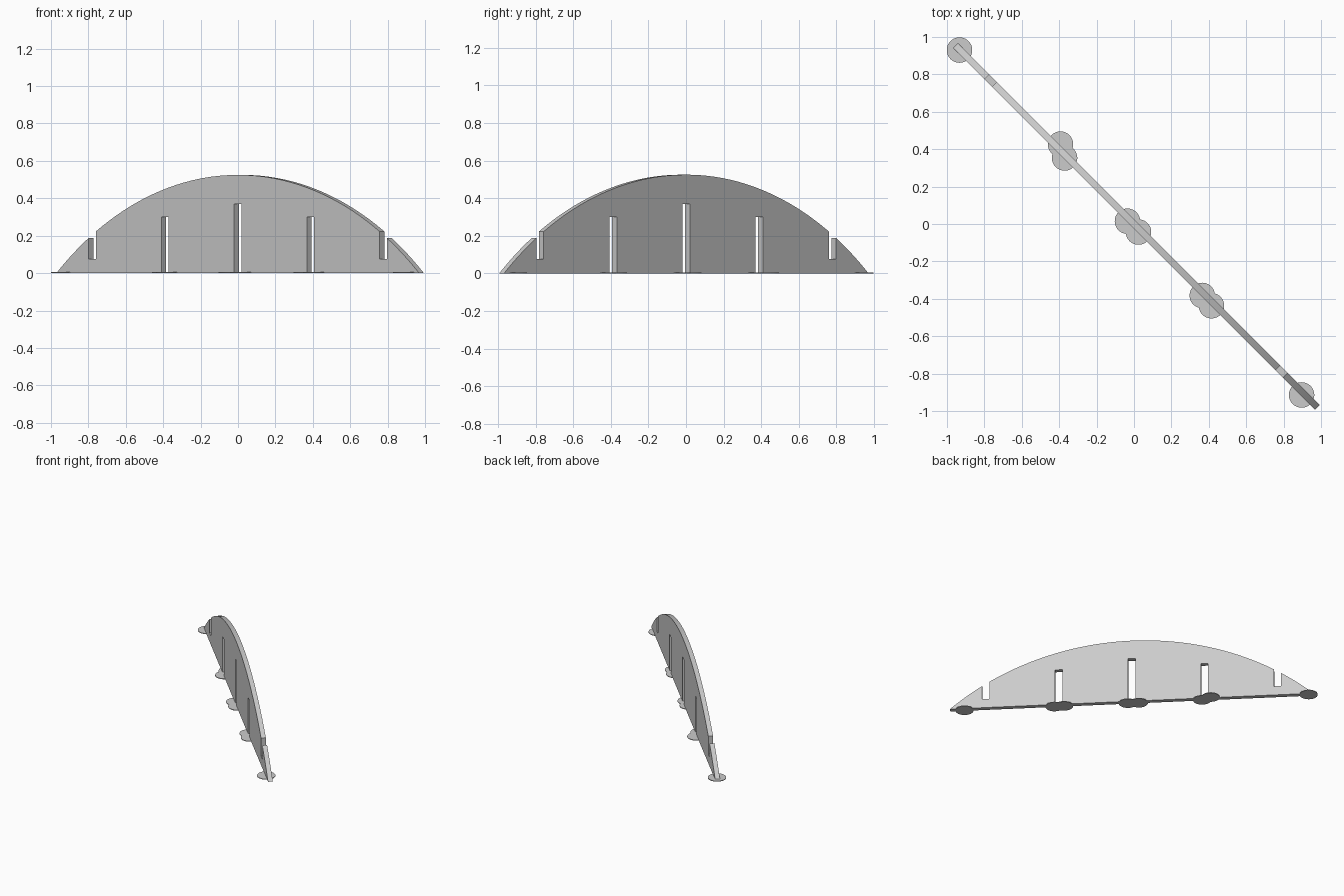
import bpy, bmesh, math
from mathutils import Matrix, Vector

if "Cube" in bpy.data.objects:
    bpy.data.objects.remove(bpy.data.objects["Cube"])

grey = bpy.data.materials.new("light grey plastic")
grey.diffuse_color = (0.6, 0.6, 0.6, 1)
grey.use_nodes = True
grey.node_tree.nodes["Principled BSDF"].inputs["Base Color"].default_value = grey.diffuse_color

HALF, RISE, THICK = 1.371, 0.525, 0.036   # rib half length, height, thickness
SLOT, STEP = 0.055, 0.55                  # slot width and spacing
OFFSET = 0.016                            # shift of the rib along its length
RADIUS = (HALF ** 2 + RISE ** 2) / (2 * RISE)


def arc_z(u):
    return math.sqrt(RADIUS ** 2 - u ** 2) - RADIUS + RISE


def finish(bm, name):
    bmesh.ops.recalc_face_normals(bm, faces=bm.faces)
    mesh = bpy.data.meshes.new(name)
    bm.to_mesh(mesh)
    bm.free()
    mesh.materials.append(grey)
    obj = bpy.data.objects.new(name, mesh)
    bpy.context.collection.objects.link(obj)
    return obj


# Rib outline: flat base with three slots rising from below
h = SLOT / 2
outline = [(-HALF, 0)]
for u, top in ((-STEP, 0.30), (0, 0.37), (STEP, 0.30)):
    outline += [(u - h, 0), (u - h, top), (u + h, top), (u + h, 0)]
outline.append((HALF, 0))

# Arched top, with one open slot near each end
slots = [s * 2 * STEP for s in (1, -1)]
arch = [HALF * math.cos(math.pi * i / 64) for i in range(1, 64)]
points = [(u, arc_z(u)) for u in arch if all(abs(u - s) > h for s in slots)]
for s in slots:
    points += [(s + h, arc_z(s + h)), (s + h - 1e-5, 0.075),
               (s - h + 1e-5, 0.075), (s - h, arc_z(s - h))]
outline += sorted(points, key=lambda p: -p[0])

# Arched rib, standing on the diagonal
bm = bmesh.new()
face = bm.faces.new([bm.verts.new((u + OFFSET, -THICK / 2, z)) for u, z in outline])
side = bmesh.ops.extrude_face_region(bm, geom=[face])
bmesh.ops.translate(bm, vec=Vector((0, THICK, 0)),
                    verts=[v for v in side["geom"] if isinstance(v, bmesh.types.BMVert)])
rib = finish(bm, "arched_rib")
rib.matrix_world = Matrix.Rotation(math.radians(-45), 4, 'Z')
bpy.context.view_layer.objects.active = rib
rib.select_set(True)
bpy.ops.object.shade_smooth_by_angle(angle=math.radians(20))

# Thin round foot pads under the base
pads = [(-0.933, 0.930), (-0.393, 0.427), (-0.371, 0.353), (-0.035, 0.015),
        (0.024, -0.043), (0.365, -0.382), (0.414, -0.437), (0.896, -0.914)]
for i, (x, y) in enumerate(pads):
    bm = bmesh.new()
    bmesh.ops.create_cone(bm, cap_ends=True, segments=48, radius1=0.068, radius2=0.068,
                          depth=0.005, matrix=Matrix.Translation((x, y, 0.0025)))
    finish(bm, f"foot_pad_{i + 1}")
